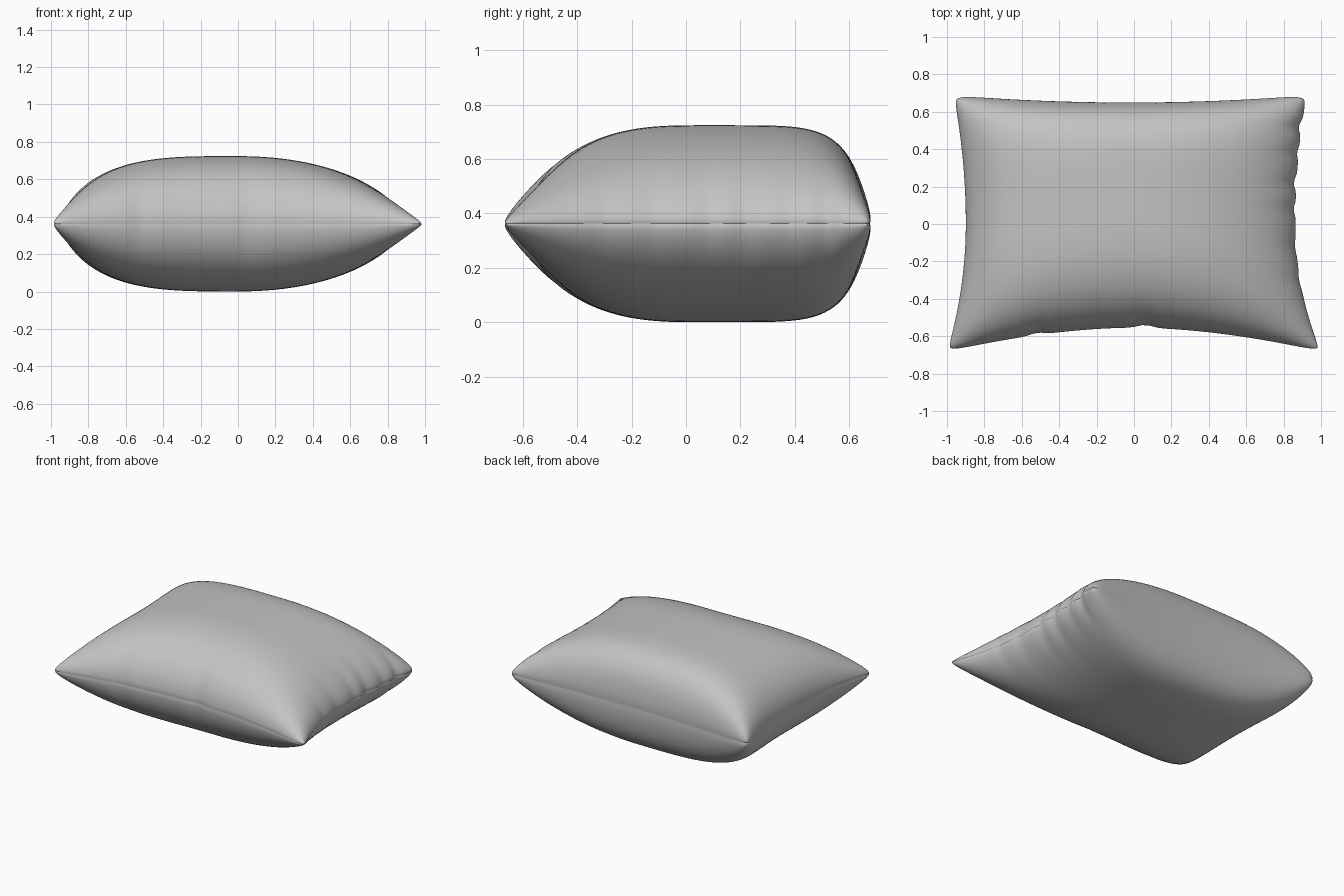
import bpy
import bmesh
import math

cube = bpy.data.objects.get("Cube")
if cube:
    bpy.data.objects.remove(cube)

HALF = 0.362   # half thickness, also the seam height
N = 72         # grid divisions per side


def lerp(a, b, t):
    return a + (b - a) * t


def swell(s, low, high):
    """Puffiness across one axis, with its own (power, root) on each side."""
    power, root = low if s < 0 else high
    return max(0.0, 1 - abs(s) ** power) ** root


def bump(s, centre, width):
    return math.exp(-((s - centre) / width) ** 2)


# Creases pressed into the edges: (position along edge, width, depth)
RIGHT_FOLDS = [(0.08, 0.03, 0.012), (0.22, 0.035, 0.016), (-0.12, 0.04, 0.008),
               (0.38, 0.03, 0.01), (0.52, 0.035, 0.018), (-0.3, 0.04, 0.006)]
FRONT_FOLDS = [(-0.52, 0.05, 0.012), (0.06, 0.05, 0.016)]


def cushion_point(i, j, sign):
    # Denser rows toward the seam
    u = math.sin(math.pi * (i / N - 0.5))
    v = math.sin(math.pi * (j / N - 0.5))
    border = i in (0, N) or j in (0, N)

    # Puffed height, tapering to pointed corners
    h = HALF * swell(u, (3.3, 0.5), (2.2, 0.58)) * swell(v, (2.8, 0.52), (6, 0.45))
    if border:
        h = 0

    # Concave outline with stretched corners
    a, b = abs(u), abs(v)
    left = -0.90 - (0.10 if v < 0 else 0.065) * b ** 2
    right = 0.865 + (0.135 if v < 0 else 0.06) * b ** 2.1
    front = -0.555 - 0.128 * a ** 1.8
    back = 0.65 + 0.038 * a ** 2
    x = lerp(left, right, (u + 1) / 2)
    y = lerp(front, back, (v + 1) / 2)

    # Blunt corner tips
    blunt = 0.02 * (a * b) ** 24
    x -= math.copysign(blunt, u)
    y -= math.copysign(blunt, v)

    # Soft folds along the right and front edges
    if u > 0:
        x -= u ** 8 * (1 - b ** 8) * sum(d * bump(y, c, w) for c, w, d in RIGHT_FOLDS)
    if v < 0:
        y += b ** 6 * (1 - a ** 8) * sum(d * bump(x, c, w) for c, w, d in FRONT_FOLDS)

    # Pinched seam line
    if border:
        x *= 0.995
        y *= 0.995
    return x, y, HALF + sign * h


# Cushion: top and bottom panels sharing one seam
bm = bmesh.new()
seam = {}
for sign in (1, -1):
    grid = {}
    for i in range(N + 1):
        for j in range(N + 1):
            on_seam = i in (0, N) or j in (0, N)
            if on_seam and (i, j) in seam:
                grid[i, j] = seam[i, j]
                continue
            grid[i, j] = bm.verts.new(cushion_point(i, j, sign))
            if on_seam:
                seam[i, j] = grid[i, j]
    for i in range(N):
        for j in range(N):
            corners = [grid[i, j], grid[i + 1, j], grid[i + 1, j + 1], grid[i, j + 1]]
            bm.faces.new(corners if sign > 0 else corners[::-1])

# Sharp crease along the seam
seam_verts = set(seam.values())
for e in bm.edges:
    if len(e.link_faces) == 2 and all(v in seam_verts for v in e.verts):
        e.smooth = False
for f in bm.faces:
    f.smooth = True

mesh = bpy.data.meshes.new("cushion")
bm.to_mesh(mesh)
bm.free()
cushion = bpy.data.objects.new("cushion", mesh)
bpy.context.collection.objects.link(cushion)

# Plain grey cloth
cloth = bpy.data.materials.new("grey_cloth")
cloth.use_nodes = True
colour = (0.55, 0.55, 0.55, 1)
cloth.diffuse_color = colour
shader = cloth.node_tree.nodes["Principled BSDF"]
shader.inputs["Base Color"].default_value = colour
shader.inputs["Roughness"].default_value = 0.8
mesh.materials.append(cloth)
